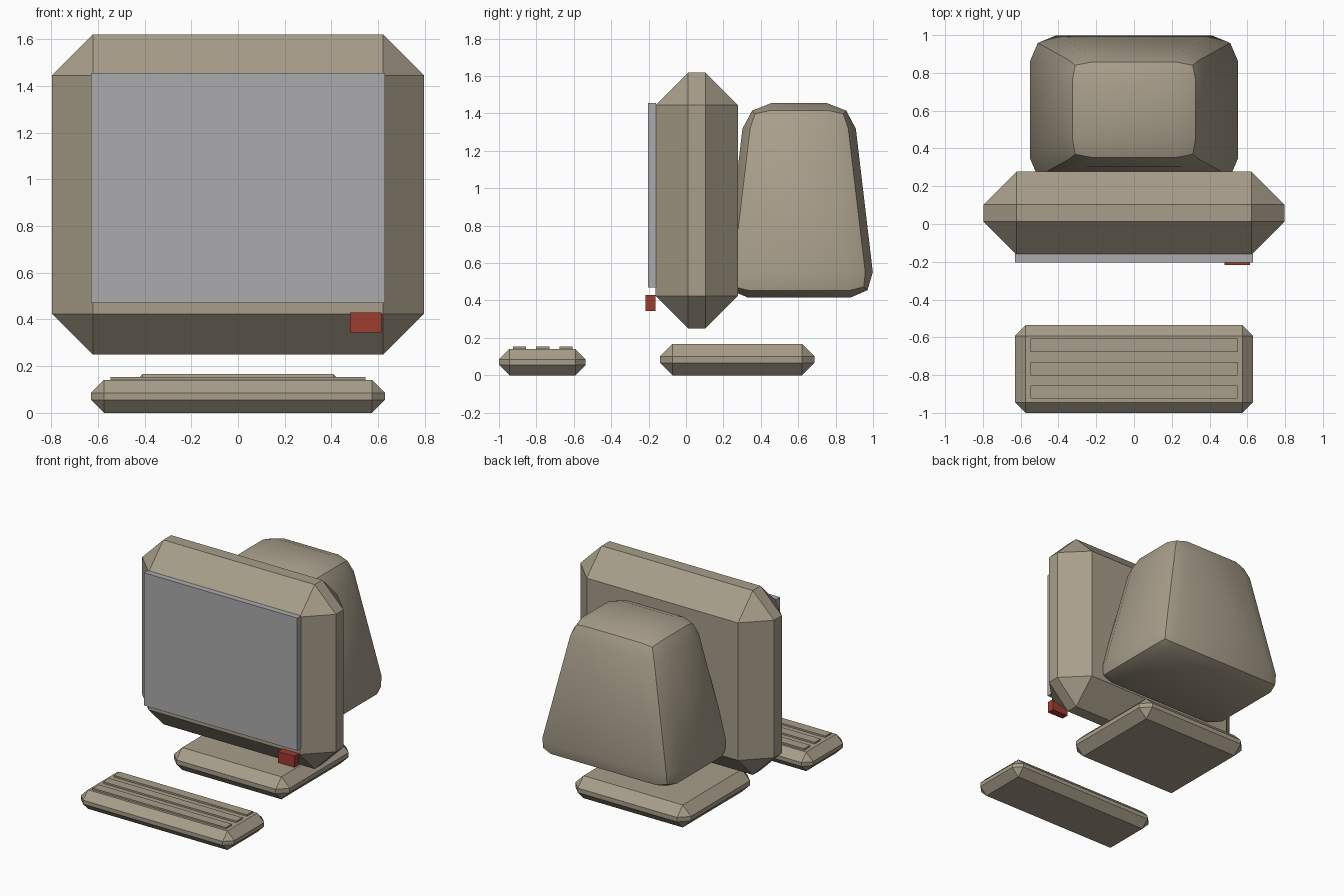
import bpy
import bmesh
from math import radians

cube = bpy.data.objects.get("Cube")
if cube:
    bpy.data.objects.remove(cube, do_unlink=True)


def material(name, rgb):
    mat = bpy.data.materials.new(name)
    mat.use_nodes = True
    mat.diffuse_color = (*rgb, 1)
    mat.node_tree.nodes["Principled BSDF"].inputs["Base Color"].default_value = (*rgb, 1)
    return mat


beige = material("beige plastic", (0.39, 0.34, 0.255))
grey = material("screen grey", (0.41, 0.41, 0.42))
red = material("button red", (0.35, 0.045, 0.03))


def box(name, mat, x, y, z, bevel=0, segments=1, taper=(1, 1)):
    """Box between (min, max) pairs; taper scales its top face in x and y."""
    spans = (x, y, z)
    centre = [(a + b) / 2 for a, b in spans]
    size = [b - a for a, b in spans]
    bm = bmesh.new()
    bmesh.ops.create_cube(bm, size=1)
    for v in bm.verts:
        if v.co.z > 0:
            v.co.x *= taper[0]
            v.co.y *= taper[1]
        v.co = [v.co[i] * size[i] for i in range(3)]
    mesh = bpy.data.meshes.new(name)
    bm.to_mesh(mesh)
    bm.free()
    mesh.materials.append(mat)
    obj = bpy.data.objects.new(name, mesh)
    obj.location = centre
    bpy.context.collection.objects.link(obj)
    if bevel:
        mod = obj.modifiers.new("Chamfer", "BEVEL")
        mod.width = bevel
        mod.segments = segments
        mod.limit_method = "NONE"
    return obj


# Monitor front: chamfered frame, screen plate and power button
box("monitor_frame", beige, (-0.796, 0.796), (-0.162, 0.277), (0.25, 1.62), bevel=0.174)
box("screen", grey, (-0.63, 0.63), (-0.204, -0.16), (0.47, 1.456))
box("power_button", red, (0.48, 0.615), (-0.216, -0.163), (0.345, 0.43))

# Rounded tube housing, narrowing upwards
housing = box("tube_housing", beige, (-0.58, 0.58), (0.195, 1.015), (0.415, 1.455),
              bevel=0.137, segments=2, taper=(0.616, 0.70))
bpy.ops.object.select_all(action="DESELECT")
bpy.context.view_layer.objects.active = housing
housing.select_set(True)
bpy.ops.object.modifier_apply(modifier="Chamfer")
bpy.ops.object.shade_smooth_by_angle(angle=radians(30))

# Foot under the monitor
box("monitor_foot", beige, (-0.475, 0.475), (-0.14, 0.688), (0, 0.167), bevel=0.067)

# Keyboard with three raised key rows
box("keyboard", beige, (-0.63, 0.63), (-1.0, -0.536), (0, 0.141), bevel=0.056)
for row in range(3):
    y = -0.89 + row * 0.124
    box(f"key_row_{row + 1}", beige, (-0.547, 0.547), (y - 0.035, y + 0.035), (0.13, 0.153))
